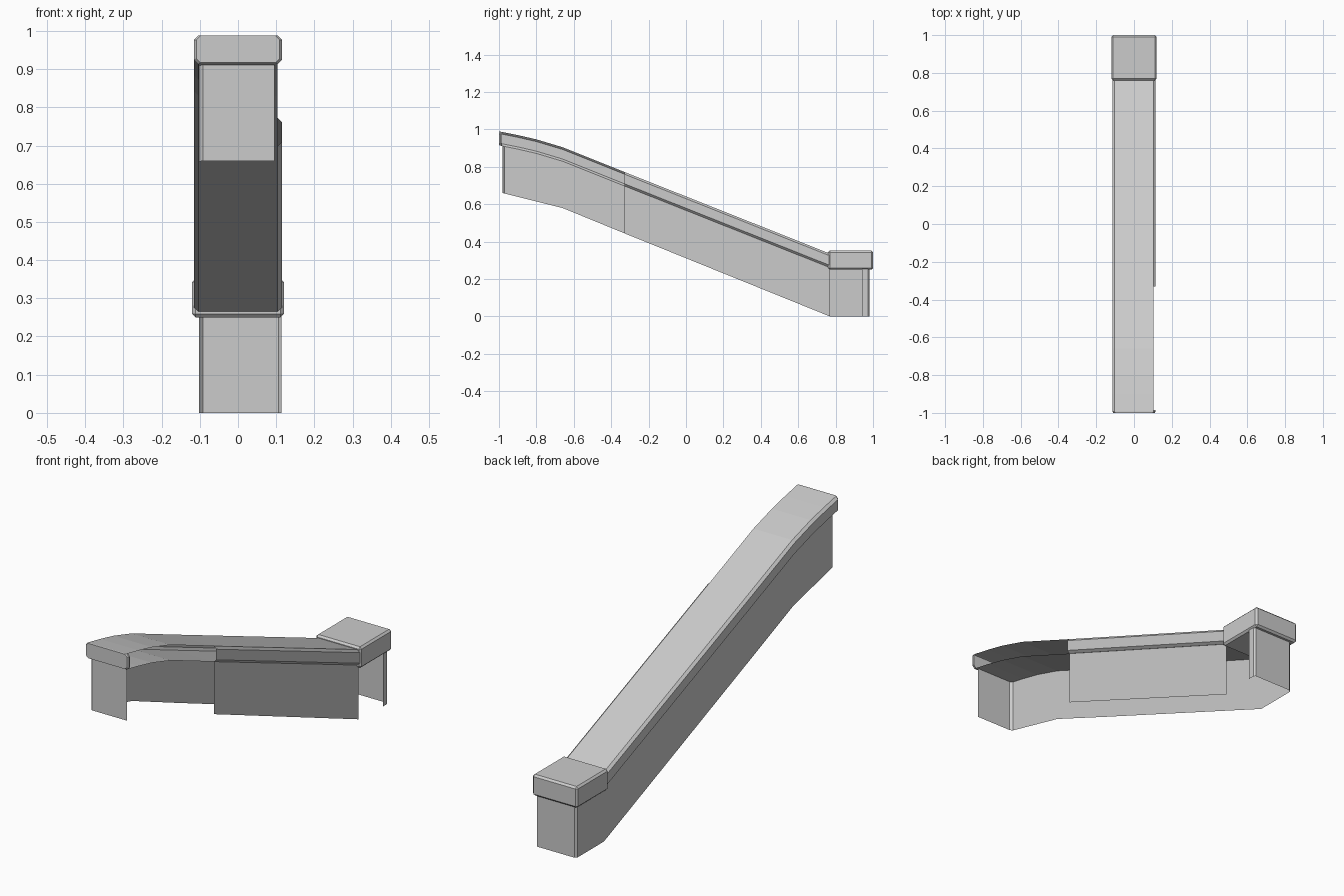
import bpy
import bmesh

if "Cube" in bpy.data.objects:
    bpy.data.objects.remove(bpy.data.objects["Cube"])

grey = bpy.data.materials.new("light_grey")
grey.diffuse_color = (0.6, 0.6, 0.6, 1)
grey.use_nodes = True
grey.node_tree.nodes["Principled BSDF"].inputs["Base Color"].default_value = grey.diffuse_color


def finish(name, bm):
    mesh = bpy.data.meshes.new(name)
    bm.to_mesh(mesh)
    bm.free()
    mesh.materials.append(grey)
    obj = bpy.data.objects.new(name, mesh)
    bpy.context.collection.objects.link(obj)
    return obj


def interp(table, y):
    for (y0, z0), (y1, z1) in zip(table, table[1:]):
        if y <= y1:
            return z0 + (z1 - z0) * (y - y0) / (y1 - y0)
    return table[-1][1]


# Side silhouettes: top of the rail and lower edge of the skirt
RAIL_TOP = [(-1, 0.99), (-0.9, 0.97), (-0.8, 0.947), (-0.66, 0.905),
            (-0.33, 0.773), (0.77, 0.336)]
SKIRT_LOW = [(-1, 0.665), (-0.66, 0.58), (-0.33, 0.445), (0.77, 0), (1, 0)]
RAIL_H = 0.075
SPLIT = -0.33   # the right side is open in front of this


# Handrail: chamfered box section swept along the slope
def handrail():
    bm = bmesh.new()
    w, c = 0.115, 0.012
    section = [(-w + c, 0), (w - c, 0), (w, -c), (w, c - RAIL_H),
               (w - c, -RAIL_H), (c - w, -RAIL_H), (-w, c - RAIL_H), (-w, -c)]
    rings = []
    ys = [-1, -0.993, -0.985, -0.9, -0.8, -0.66, SPLIT, 0.77]
    for y in ys:
        s = 0.95 if y == -1 else 1
        mid = -RAIL_H / 2
        z = interp(RAIL_TOP, y)
        rings.append([bm.verts.new((x * s, y, z + mid + (dz - mid) * s))
                      for x, dz in section])
    for i, (a, b) in enumerate(zip(rings, rings[1:])):
        is_open = -0.99 < ys[i] < SPLIT
        for k in range(8):
            if is_open and k in (1, 2, 3):
                continue
            n = (k + 1) % 8
            bm.faces.new((a[k], a[n], b[n], b[k]))
    bm.faces.new(rings[0][::-1])
    finish("handrail", bm)


# Skirt panels: thin sheets standing along a plan path
def skirt(name, path):
    bm = bmesh.new()
    cols = []
    for x, y in path:
        top = interp(RAIL_TOP, y) - RAIL_H if y <= 0.77 else 0.255
        cols.append((bm.verts.new((x, y, interp(SKIRT_LOW, y))),
                     bm.verts.new((x, y, top))))
    for (b0, t0), (b1, t1) in zip(cols, cols[1:]):
        bm.faces.new((b0, t0, t1, b1))
    finish(name, bm)


# Newel cap: bevelled block at the low end
def newel_cap():
    bm = bmesh.new()
    bmesh.ops.create_cube(bm, size=1)
    for v in bm.verts:
        v.co = (v.co.x * 0.24, 0.88 + v.co.y * 0.24, 0.301 + v.co.z * 0.102)
    obj = finish("newel_cap", bm)
    bevel = obj.modifiers.new("soft_edges", 'BEVEL')
    bevel.width = 0.009
    bevel.segments = 1


handrail()
newel_cap()
skirt("right_skirt", [(0.102, 0.77), (0.102, SPLIT)])
skirt("left_skirt_and_ends", [
    (0.095, -0.98), (-0.092, -0.98), (-0.102, -0.97), (-0.102, -0.9),
    (-0.102, -0.8), (-0.102, -0.66), (-0.102, SPLIT), (-0.102, 0.77),
    (-0.102, 0.97), (-0.092, 0.98), (0.106, 0.98), (0.114, 0.972), (0.114, 0.94)])
